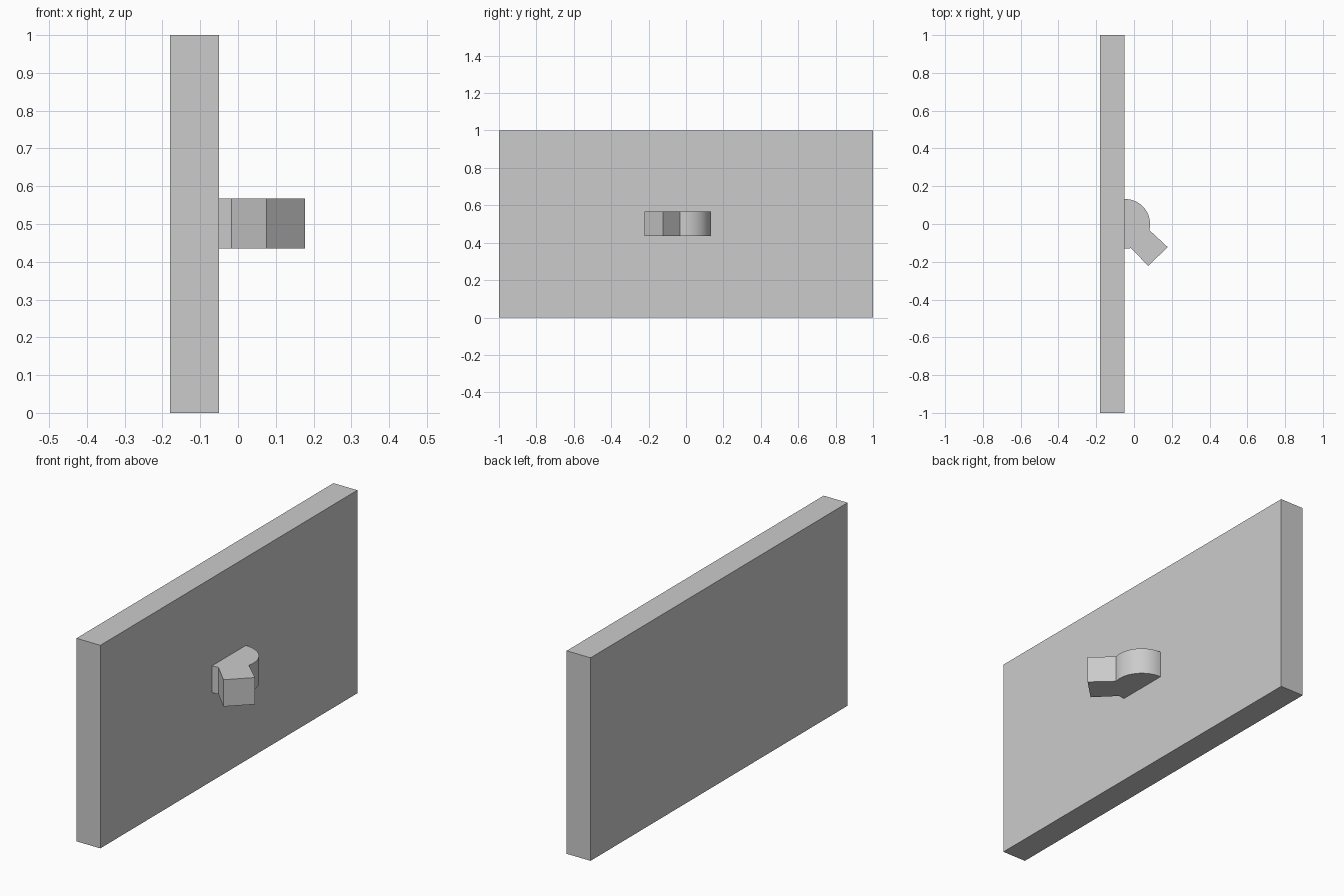
import bpy, bmesh, math

if "Cube" in bpy.data.objects:
    bpy.data.objects.remove(bpy.data.objects["Cube"])


def extrude_profile(name, points, z0, z1):
    bm = bmesh.new()
    face = bm.faces.new([bm.verts.new((x, y, z0)) for x, y in points])
    ext = bmesh.ops.extrude_face_region(bm, geom=[face])
    top = [v for v in ext["geom"] if isinstance(v, bmesh.types.BMVert)]
    bmesh.ops.translate(bm, verts=top, vec=(0, 0, z1 - z0))
    bmesh.ops.recalc_face_normals(bm, faces=bm.faces[:])
    mesh = bpy.data.meshes.new(name)
    bm.to_mesh(mesh)
    bm.free()
    obj = bpy.data.objects.new(name, mesh)
    bpy.context.collection.objects.link(obj)
    return obj


# Upright panel
extrude_profile("panel", [(-0.18, -1), (-0.05, -1), (-0.05, 1), (-0.18, 1)], 0, 1)

# Latch: half-round hub with a square arm leaving it at 45 degrees
cx, r = -0.047, 0.132
arm = [(-0.05, -0.131), (-0.017, -0.128), (0.076, -0.222), (0.178, -0.122)]
start, end, steps = math.radians(-14), math.radians(90), 20
arc = [(cx + r * math.cos(start + (end - start) * i / steps),
        r * math.sin(start + (end - start) * i / steps)) for i in range(steps + 1)]
latch = extrude_profile("latch", arm + arc + [(-0.05, r)], 0.435, 0.567)

# Smooth the round side, keep the corners crisp
bpy.context.view_layer.objects.active = latch
latch.select_set(True)
bpy.ops.object.shade_smooth_by_angle(angle=math.radians(20))
